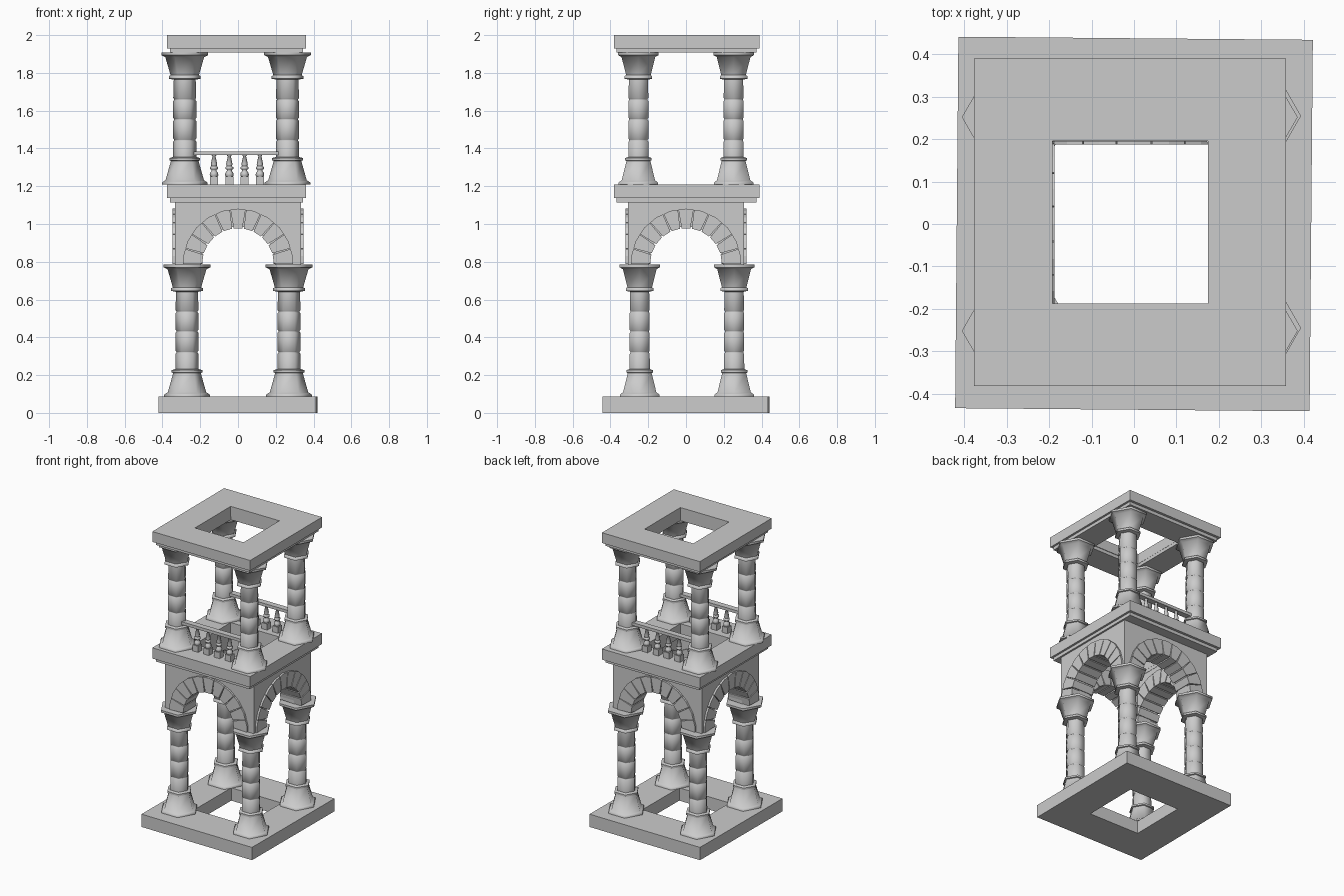
import bpy, bmesh, math
from mathutils import Matrix

if "Cube" in bpy.data.objects:
    bpy.data.objects.remove(bpy.data.objects["Cube"])

def finish(name, bm, smooth=None):
    bmesh.ops.recalc_face_normals(bm, faces=bm.faces)
    me = bpy.data.meshes.new(name)
    bm.to_mesh(me)
    bm.free()
    ob = bpy.data.objects.new(name, me)
    bpy.context.collection.objects.link(ob)
    if smooth:
        bpy.ops.object.select_all(action='DESELECT')
        ob.select_set(True)
        bpy.context.view_layer.objects.active = ob
        bpy.ops.object.shade_smooth_by_angle(angle=math.radians(smooth))
    return ob

def frame(name, cx, cy, hx, hy, ix, iy, z0, z1, turn=0):
    # square slab with a square hole
    bm = bmesh.new()
    s = [(-1, -1), (1, -1), (1, 1), (-1, 1)]
    rings = [[bm.verts.new((a * x, b * y, z)) for a, b in s]
             for x, y, z in ((hx, hy, z0), (hx, hy, z1), (ix, iy, z1), (ix, iy, z0))]
    for k in range(4):
        r, q = rings[k], rings[(k + 1) % 4]
        for i in range(4):
            j = (i + 1) % 4
            bm.faces.new((r[i], r[j], q[j], q[i]))
    ob = finish(name, bm)
    ob.location = (cx, cy, 0)
    ob.rotation_euler.z = math.radians(turn)

def turned(name, profile, x, y, z, sides=6):
    # capped stack of polygon rings, corner pointing along x
    bm = bmesh.new()
    rings = []
    for r, h in profile:
        rings.append([bm.verts.new((x + r * math.cos(math.tau * i / sides),
                                    y + r * math.sin(math.tau * i / sides), z + h))
                      for i in range(sides)])
    for a, b in zip(rings, rings[1:]):
        for i in range(sides):
            j = (i + 1) % sides
            bm.faces.new((a[i], a[j], b[j], b[i]))
    bm.faces.new(rings[0])
    bm.faces.new(rings[-1])
    return finish(name, bm, 61)

def prism(bm, pts, d0, d1):
    # outline in the xz plane, extruded along y
    f = bm.faces.new([bm.verts.new((x, d0, z)) for x, z in pts])
    ext = bmesh.ops.extrude_face_region(bm, geom=[f])['geom']
    bmesh.ops.translate(bm, vec=(0, d1 - d0, 0),
                        verts=[v for v in ext if isinstance(v, bmesh.types.BMVert)])

# Slabs and mouldings
frame("base_slab", 0, 0, .418, .438, .19, .195, 0, .087, -.5)
for n, z in (("middle", 1.115), ("top", 1.908)):
    top = 1.21 if n == "middle" else 2.0
    frame(n + "_moulding", -.008, .003, .353, .37, .185, .195, z, z + .022)
    frame(n + "_slab", -.009, .004, .368, .386, .183, .192, z + .022, top)

# Columns: flared foot, banded shaft, flared capital
prof = [(.121, 0), (.121, .01), (.110, .018), (.102, .022), (.073, .125),
        (.081, .128), (.081, .14), (.062, .146)]
for h in (.235, .345, .45):
    prof += [(.061, h - .008), (.056, h - .003), (.056, h + .003), (.061, h + .008)]
prof += [(.058, .555), (.084, .56), (.084, .574), (.075, .579), (.103, .675),
         (.124, .685), (.124, .70)]
for sx in (-1, 1):
    for sy in (-1, 1):
        tag = ("left" if sx < 0 else "right") + ("_front" if sy < 0 else "_back")
        turned("lower_column_" + tag, prof, sx * .27, .005 + sy * .25, .086)
        turned("upper_column_" + tag, prof, -.01 + sx * .272, sy * .252, 1.209)

# Arched walls with raised wedge stones
ZC, N = .788, 11
def arc(r, a):
    return (r * math.cos(a), ZC + r * math.sin(a))

def arch(name, half, depth, turn):
    rot = Matrix.Rotation(math.radians(turn), 4, 'Z')
    bm = bmesh.new()
    pts = [(-half, ZC - .004), (-half, 1.116), (half, 1.116), (half, ZC - .004)]
    pts += [arc(.2, math.pi * i / 16) for i in range(17)]
    prism(bm, pts, -depth, -.195)
    bm.transform(rot)
    finish(name + "_wall", bm)
    bm = bmesh.new()
    for i in range(N):
        m = math.pi * (i + .5) / N
        w, v = math.radians(7.9), math.radians(7)
        prism(bm, [arc(.19, m - v), arc(.29, m - w), arc(.293, m),
                   arc(.29, m + w), arc(.19, m + v)], -depth - .013, -.187)
    bm.transform(rot)
    finish(name + "_stones", bm)

for name, half, depth, turn in (("front_arch", .333, .306, 0), ("right_arch", .304, .333, 90),
                                ("back_arch", .333, .306, 180), ("left_arch", .304, .333, 270)):
    arch(name, half, depth, turn)

# Balustrades on the front and back of the upper storey
post = [(.017, .04), (.023, .05), (.021, .062), (.013, .072), (.013, .078), (.021, .082),
        (.021, .092), (.014, .097), (.017, .108), (.008, .15), (.012, .153), (.012, .16)]
def box(name, x, y, z, sx, sy, sz):
    bm = bmesh.new()
    bmesh.ops.create_cube(bm, size=1, matrix=Matrix.Translation((x, y, z)) @
                          Matrix.Diagonal((sx, sy, sz, 1)))
    finish(name, bm)

for side, y in (("front", -.255), ("back", .255)):
    box(side + "_rail", -.005, y, 1.375, .46, .04, .02)
    for i in range(4):
        x = -.127 + .081 * i
        box(f"{side}_baluster_foot_{i}", x, y, 1.23, .042, .042, .042)
        turned(f"{side}_baluster_{i}", post, x, y, 1.209)
